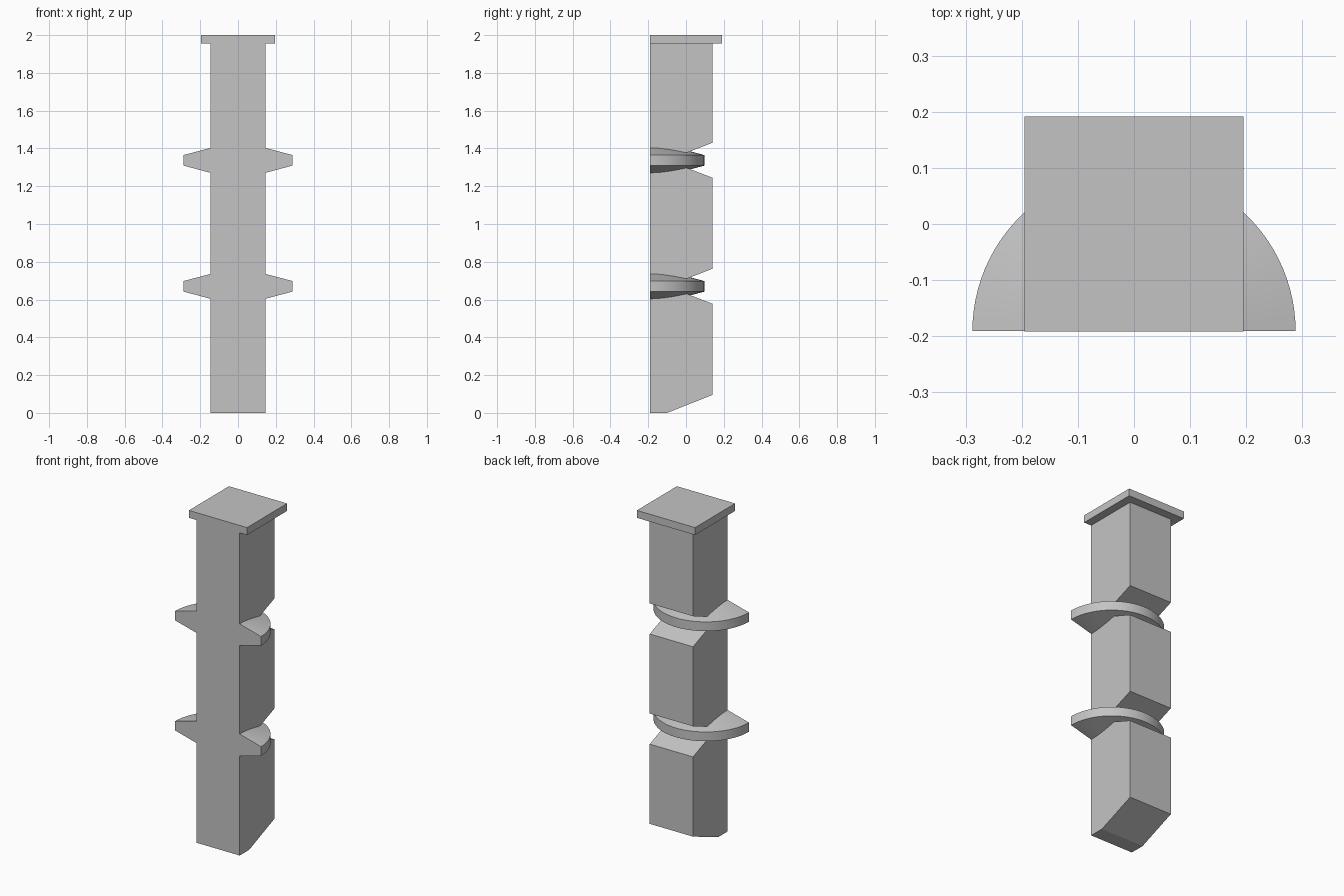
import bpy
import bmesh
import math
from mathutils import Matrix, Vector

cube = bpy.data.objects.get("Cube")
if cube:
    bpy.data.objects.remove(cube, do_unlink=True)

FRONT, BACK = -0.191, 0.14
HALF_WIDTH = 0.145
COLLAR_HEIGHTS = (0.67, 1.337)

grey = bpy.data.materials.new("plain grey")
grey.use_nodes = True
grey.diffuse_color = (0.55, 0.55, 0.55, 1)
grey.node_tree.nodes["Principled BSDF"].inputs["Base Color"].default_value = grey.diffuse_color


def finish(bm, name):
    """Turn a bmesh into a named grey object."""
    bmesh.ops.recalc_face_normals(bm, faces=bm.faces)
    mesh = bpy.data.meshes.new(name)
    bm.to_mesh(mesh)
    bm.free()
    mesh.materials.append(grey)
    obj = bpy.data.objects.new(name, mesh)
    bpy.context.collection.objects.link(obj)
    return obj


# Column: side profile with a bevelled foot and a V notch behind each collar
def column():
    profile = [(FRONT, 0), (-0.1, 0), (BACK, 0.095)]
    for z in COLLAR_HEIGHTS:
        profile += [(BACK, z - 0.092), (-0.1, z), (BACK, z + 0.093)]
    profile += [(BACK, 1.955), (FRONT, 1.955)]
    bm = bmesh.new()
    face = bm.faces.new([bm.verts.new((-HALF_WIDTH, y, z)) for y, z in profile])
    extruded = bmesh.ops.extrude_face_region(bm, geom=[face])["geom"]
    verts = [v for v in extruded if isinstance(v, bmesh.types.BMVert)]
    bmesh.ops.translate(bm, verts=verts, vec=(2 * HALF_WIDTH, 0, 0))
    finish(bm, "column")


# Collar: tapered ring section swept half a turn around the column's front
def collar(name, height):
    section = [(HALF_WIDTH, -0.066), (0.288, -0.028), (0.288, 0.028), (HALF_WIDTH, 0.066)]
    bm = bmesh.new()
    face = bm.faces.new([bm.verts.new((r, FRONT, height + z)) for r, z in section])
    start = face.copy()
    bmesh.ops.spin(bm, geom=[face, *face.edges, *face.verts], cent=(0, FRONT, 0),
                   axis=(0, 0, 1), angle=math.pi, steps=48)
    bmesh.ops.remove_doubles(bm, verts=bm.verts, dist=0.0001)
    obj = finish(bm, name)
    bpy.ops.object.select_all(action="DESELECT")
    bpy.context.view_layer.objects.active = obj
    obj.select_set(True)
    bpy.ops.object.shade_smooth_by_angle(angle=math.radians(12))


# Cap: square slab flush with the column's front
def cap():
    bm = bmesh.new()
    size = Matrix.Diagonal(Vector((0.39, 0.383, 0.045, 1)))
    bmesh.ops.create_cube(bm, size=1, matrix=Matrix.Translation((0, 0, 1.9775)) @ size)
    finish(bm, "cap")


column()
cap()
for label, z in zip(("lower_collar", "upper_collar"), COLLAR_HEIGHTS):
    collar(label, z)
